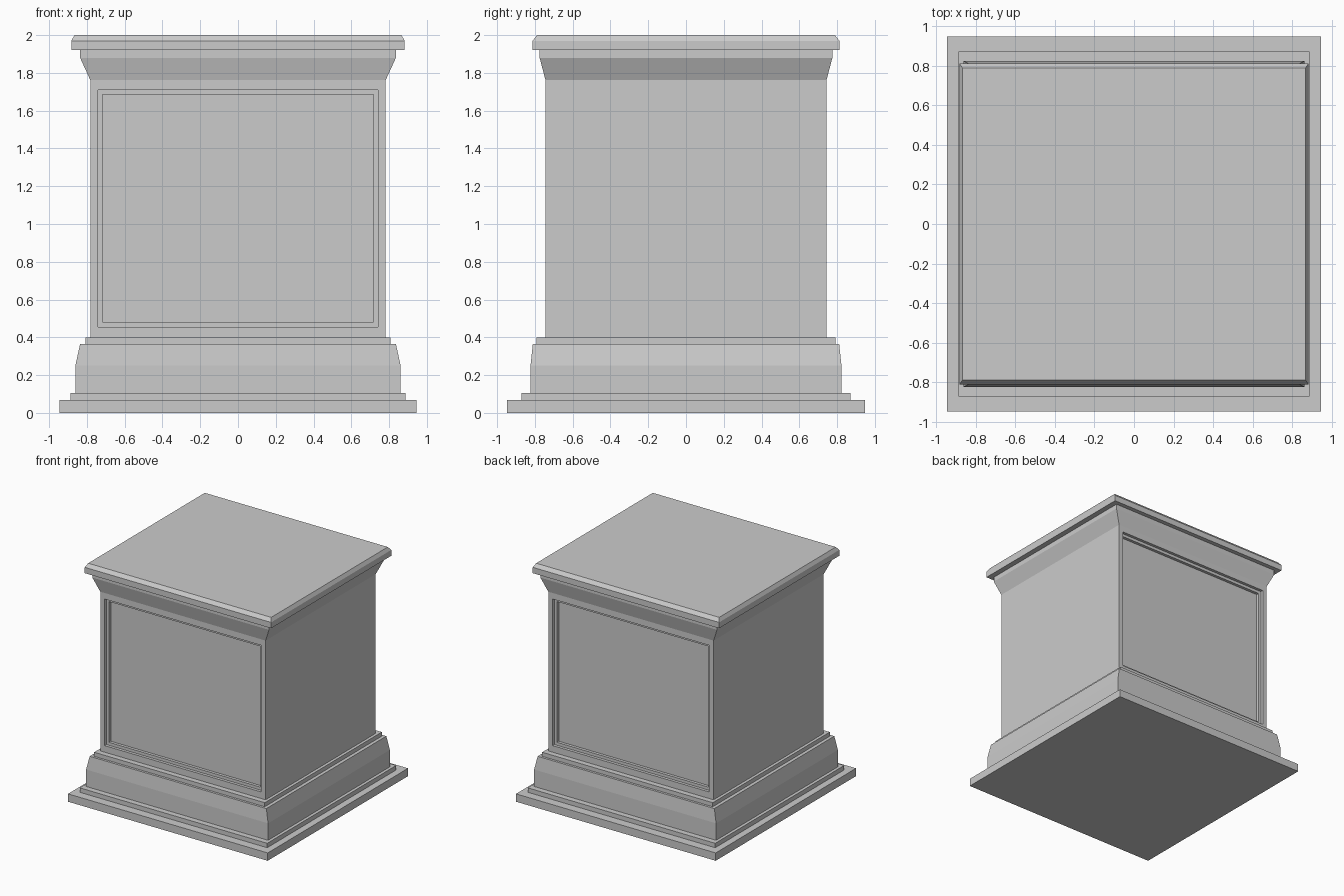
import bpy, bmesh

if "Cube" in bpy.data.objects:
    bpy.data.objects.remove(bpy.data.objects["Cube"])


def lofted_block(name, rings):
    """Closed block through rectangles given as (half width, half depth, z)."""
    bm = bmesh.new()
    loops = [[bm.verts.new((sx * hx, sy * hy, z))
              for sx, sy in ((-1, -1), (1, -1), (1, 1), (-1, 1))]
             for hx, hy, z in rings]
    bm.faces.new(loops[0][::-1])
    bm.faces.new(loops[-1])
    for a, b in zip(loops, loops[1:]):
        for i in range(4):
            j = (i + 1) % 4
            bm.faces.new((a[i], a[j], b[j], b[i]))
    mesh = bpy.data.meshes.new(name)
    bm.to_mesh(mesh)
    bm.free()
    obj = bpy.data.objects.new(name, mesh)
    bpy.context.collection.objects.link(obj)
    return obj


def recess_face(bm, face, side, half_w, z0, z1, depth):
    """Inset a front/back face to a rectangle, then push it inwards."""
    bmesh.ops.inset_region(bm, faces=[face], thickness=0.01)
    mid = face.calc_center_median().z
    for v in face.verts:
        v.co.x = half_w if v.co.x > 0 else -half_w
        v.co.z = z1 if v.co.z > mid else z0
    bmesh.ops.inset_region(bm, faces=[face], thickness=0.0)
    for v in face.verts:
        v.co.y -= side * depth


# Stepped base
lofted_block("plinth", [(0.945, 0.948, 0), (0.945, 0.948, 0.067)])
lofted_block("plinth_step", [(0.887, 0.872, 0.067), (0.887, 0.872, 0.105)])
lofted_block("base_moulding", [(0.861, 0.823, 0.105), (0.861, 0.823, 0.25),
                               (0.836, 0.811, 0.365)])
lofted_block("base_fillet", [(0.807, 0.791, 0.365), (0.807, 0.791, 0.4)])

# Shaft with a two-step sunken panel on front and back
shaft = lofted_block("shaft", [(0.782, 0.744, 0.4), (0.782, 0.744, 1.762)])
bm = bmesh.new()
bm.from_mesh(shaft.data)
bm.normal_update()
for side in (-1, 1):
    panel = next(f for f in bm.faces if f.normal.y * side > 0.9)
    recess_face(bm, panel, side, 0.741, 0.456, 1.71, 0.025)
    recess_face(bm, panel, side, 0.718, 0.481, 1.685, 0.025)
bm.normal_update()
bm.to_mesh(shaft.data)
bm.free()

# Flared neck and chamfered cap
lofted_block("neck_moulding", [(0.782, 0.744, 1.762), (0.836, 0.775, 1.88),
                               (0.836, 0.775, 1.92)])
lofted_block("cap", [(0.882, 0.812, 1.92), (0.882, 0.812, 1.97),
                     (0.866, 0.788, 2.0)])
